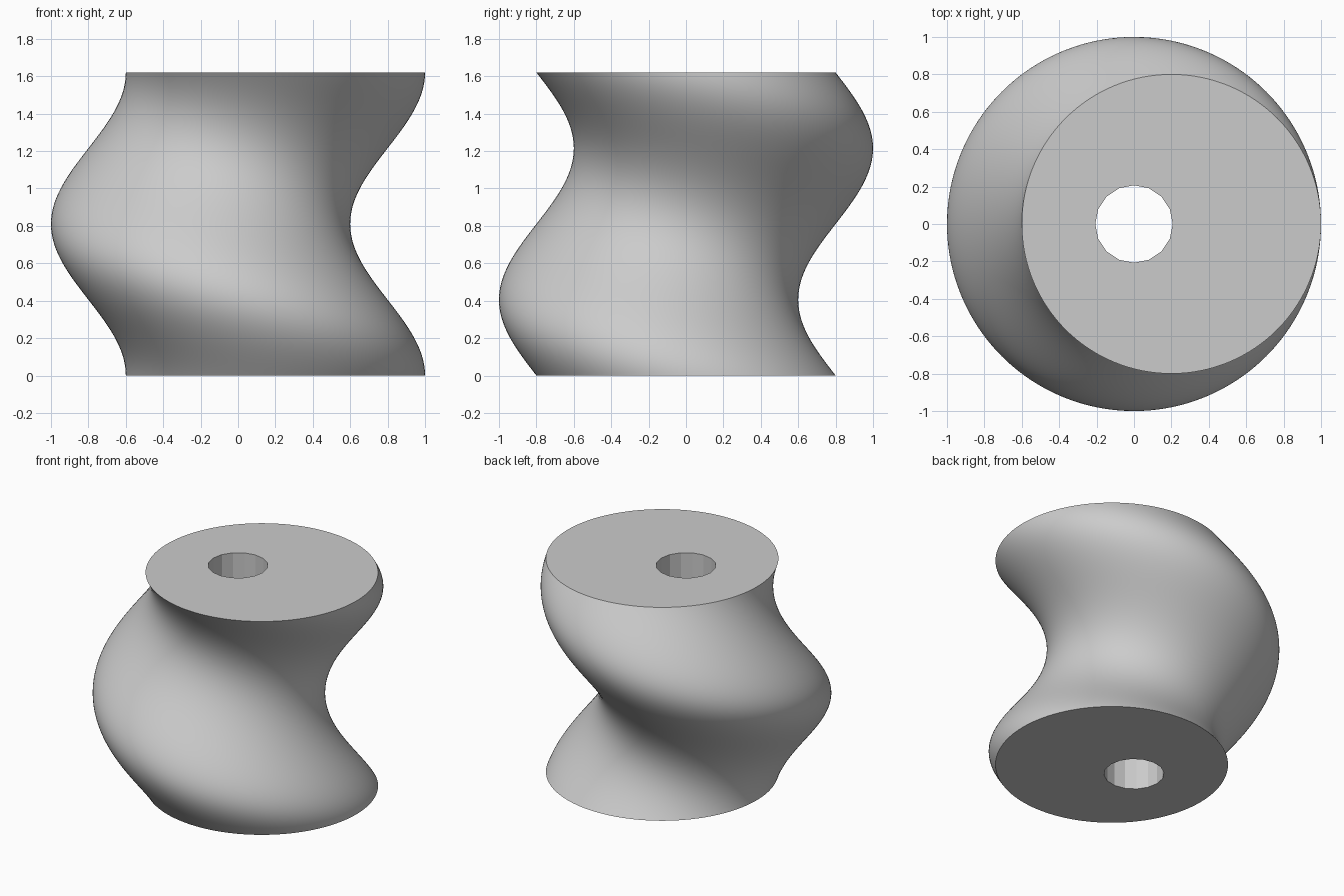
import bpy, bmesh, math

cube = bpy.data.objects.get("Cube")
if cube:
    bpy.data.objects.remove(cube, do_unlink=True)

HEIGHT, RADIUS, OFFSET, BORE = 1.62, 0.8, 0.2, 0.207
SIDES, LAYERS, BORE_SIDES = 128, 96, 16

grey = bpy.data.materials.new("plain_grey")
grey.use_nodes = True
colour = (0.6, 0.6, 0.6, 1)
grey.diffuse_color = colour
grey.node_tree.nodes["Principled BSDF"].inputs["Base Color"].default_value = colour

bm = bmesh.new()


def ring(cx, cy, z, radius, sides):
    steps = [math.tau * i / sides for i in range(sides)]
    return [bm.verts.new((cx + radius * math.cos(a), cy + radius * math.sin(a), z))
            for a in steps]


def wall(low, high, inward=False):
    n = len(low)
    for i in range(n):
        j = (i + 1) % n
        quad = [low[i], low[j], high[j], high[i]]
        bm.faces.new(quad[::-1] if inward else quad)


# Helical body: an off-centre disc making one clockwise turn up the axis
body = []
for k in range(LAYERS + 1):
    t = k / LAYERS
    turn = -math.tau * t
    body.append(ring(OFFSET * math.cos(turn), OFFSET * math.sin(turn),
                     HEIGHT * t, RADIUS, SIDES))
for low, high in zip(body, body[1:]):
    wall(low, high)

# Straight shaft bore on the axis
bore = [ring(0, 0, z, BORE, BORE_SIDES) for z in (0, HEIGHT)]
wall(*bore, inward=True)

# Flat end caps around the bore
for outer, inner, up in ((body[0], bore[0], -1), (body[-1], bore[1], 1)):
    edges = [bm.edges.get((loop[i - 1], loop[i]))
             for loop in (outer, inner) for i in range(len(loop))]
    cap = bmesh.ops.triangle_fill(bm, edges=edges, use_beauty=True, normal=(0, 0, up))
    for face in cap["geom"]:
        if isinstance(face, bmesh.types.BMFace):
            face.normal_update()
            if face.normal.z * up < 0:
                face.normal_flip()

mesh = bpy.data.meshes.new("helical_rotor")
bm.to_mesh(mesh)
bm.free()
mesh.materials.append(grey)
rotor = bpy.data.objects.new("helical_rotor", mesh)
bpy.context.collection.objects.link(rotor)

# Smooth helical wall, crisp rims and bore facets
bpy.ops.object.select_all(action="DESELECT")
rotor.select_set(True)
bpy.context.view_layer.objects.active = rotor
bpy.ops.object.shade_smooth_by_angle(angle=math.radians(20))
